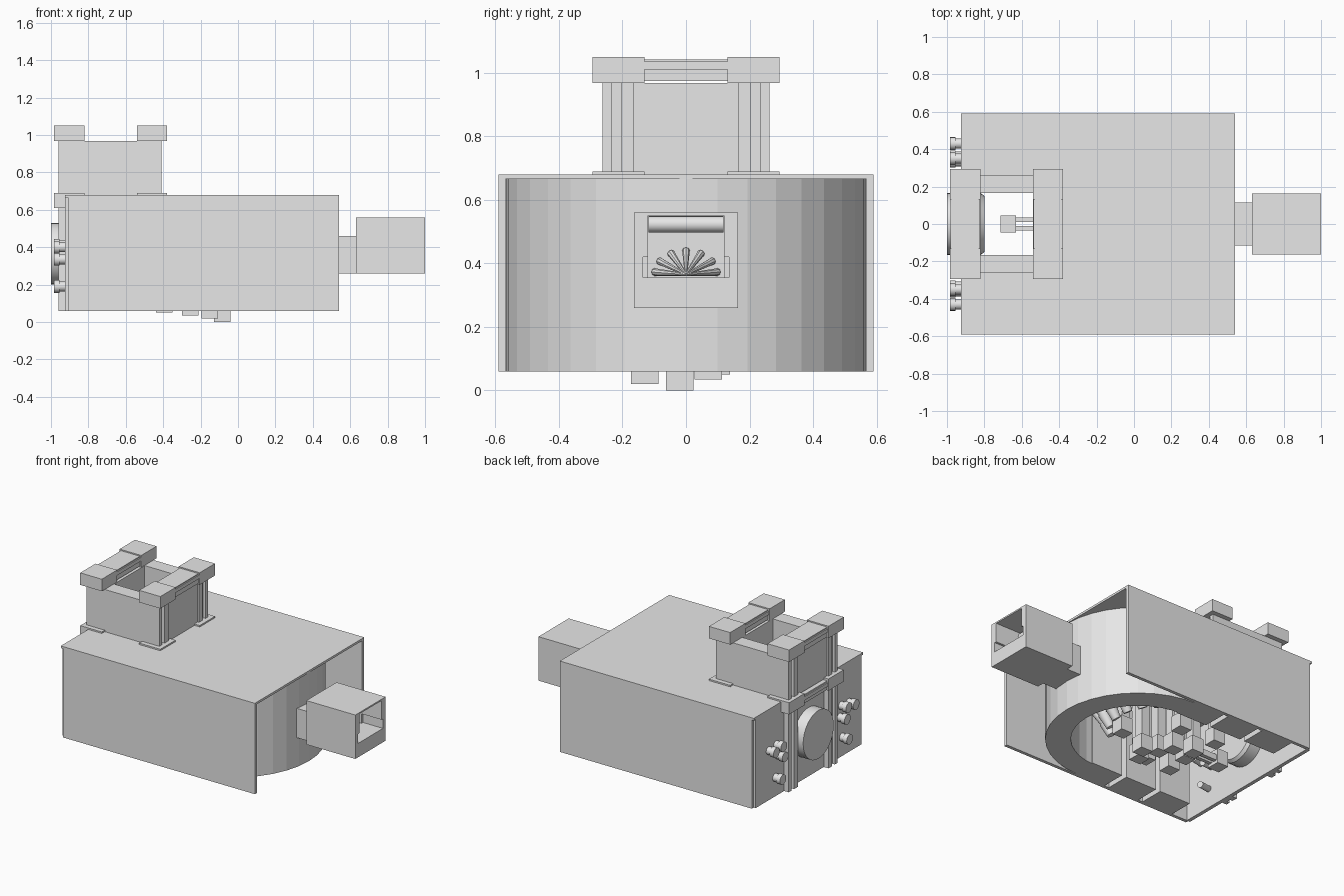
import bpy, bmesh, math
from mathutils import Vector

if "Cube" in bpy.data.objects:
    bpy.data.objects.remove(bpy.data.objects["Cube"])

grey = bpy.data.materials.new("plain grey")
grey.use_nodes = True
grey.diffuse_color = (0.8, 0.8, 0.8, 1)
grey.node_tree.nodes["Principled BSDF"].inputs["Base Color"].default_value = (0.8, 0.8, 0.8, 1)


def finish(name, bm):
    bmesh.ops.recalc_face_normals(bm, faces=bm.faces)
    mesh = bpy.data.meshes.new(name)
    bm.to_mesh(mesh)
    bm.free()
    mesh.materials.append(grey)
    obj = bpy.data.objects.new(name, mesh)
    bpy.context.scene.collection.objects.link(obj)
    return obj


def box(name, x, y, z):
    """Box from (low, high) pairs."""
    bm = bmesh.new()
    bmesh.ops.create_cube(bm, size=1)
    for v in bm.verts:
        v.co = [p[0] + (c + 0.5) * (p[1] - p[0]) for c, p in zip(v.co, (x, y, z))]
    return finish(name, bm)


def mirrored(name, x, y, z):
    """A box and its copy across y = 0."""
    box(name + "_left", x, y, z)
    box(name + "_right", x, (-y[1], -y[0]), z)


def rod(name, a, b, r1, r2=None, sides=16):
    """Cylinder or cone between two points."""
    a, b = Vector(a), Vector(b)
    bm = bmesh.new()
    bmesh.ops.create_cone(bm, cap_ends=True, segments=sides, radius1=r1,
                          radius2=r1 if r2 is None else r2, depth=(b - a).length)
    turn = (b - a).to_track_quat("Z", "Y")
    for v in bm.verts:
        v.co = turn @ v.co + (a + b) / 2
    return finish(name, bm)


def prism(name, outline, low, high):
    """Outline in x, y raised along z."""
    bm = bmesh.new()
    face = bm.faces.new([bm.verts.new((x, y, low)) for x, y in outline])
    out = bmesh.ops.extrude_face_region(bm, geom=[face])
    for v in out["geom"]:
        if isinstance(v, bmesh.types.BMVert):
            v.co.z = high
    return finish(name, bm)


def cut(obj, x, y, z):
    cutter = box(obj.name + "_cutter", x, y, z)
    cutter.hide_render = True
    cutter.display_type = "WIRE"
    mod = obj.modifiers.new("opening", "BOOLEAN")
    mod.object = cutter
    mod.operation = "DIFFERENCE"
    mod.solver = "EXACT"
    # bake the cut and discard the cutter
    bpy.context.view_layer.update()
    graph = bpy.context.evaluated_depsgraph_get()
    baked = bpy.data.meshes.new_from_object(obj.evaluated_get(graph))
    obj.modifiers.clear()
    obj.data = baked
    bpy.data.objects.remove(cutter)


FLOOR, CEIL, TOP = 0.06, 0.665, 0.68

# Housing shell: top plate with shaft hole, side walls, end wall
plate = box("top_plate", (-0.925, 0.54), (-0.59, 0.59), (CEIL, TOP))
cut(plate, (-0.82, -0.54), (-0.17, 0.17), (0.5, 0.8))
mirrored("side_wall", (-0.91, 0.54), (0.568, 0.59), (FLOOR, CEIL))
end = box("end_wall", (-0.925, -0.9), (-0.57, 0.57), (FLOOR, CEIL))

# Rounded inner wall, open towards the port end
cx, outer, inner, steps = -0.03, 0.567, 0.41, 18
arc = [math.radians(-90 + 180 * i / steps) for i in range(steps + 1)]
outline = [(cx + outer * math.cos(a), outer * math.sin(a)) for a in arc]
outline += [(cx + inner * math.cos(a), inner * math.sin(a)) for a in reversed(arc)]
prism("rounded_wall", outline, FLOOR, CEIL)

# Side blocks separated by slots
for i, x in enumerate((-0.24, -0.51, -0.78)):
    mirrored(f"side_block_{i}", (x, x + 0.235), (0.40, 0.568), (FLOOR, CEIL))
mirrored("slot_back", (-0.78, cx), (0.53, 0.568), (FLOOR + 0.05, CEIL))

# Chimney: double side walls with a channel, and solid ends
x_span, rise = (-0.96, -0.41), (TOP, 0.968)
mirrored("chimney_outer_wall", x_span, (0.235, 0.263), rise)
mirrored("chimney_inner_wall", x_span, (0.165, 0.205), rise)
mirrored("chimney_web", (-0.94, -0.43), (0.205, 0.235), rise)
box("chimney_port_end", (-0.95, -0.82), (-0.165, 0.165), rise)
box("chimney_inner_end", (-0.54, -0.42), (-0.165, 0.165), rise)

# Corner caps, feet and cross bars
for label, x in (("port", (-0.985, -0.822)), ("inner", (-0.54, -0.38))):
    mirrored(label + "_corner_cap", x, (0.13, 0.295), (0.968, 1.05))
    mirrored(label + "_foot", x, (0.13, 0.295), (TOP, 0.69))
    box(label + "_cross_bar", (x[0] + 0.01, x[1] - 0.01), (-0.13, 0.13), (0.975, 1.042))
    box(label + "_bar_ridge", (x[0] + 0.003, x[1] - 0.003), (-0.13, 0.13), (1.01, 1.035))

# Frame on the port end
frame_x = (-0.96, -0.92)
mirrored("frame_outer_rail", frame_x, (0.235, 0.263), (FLOOR, 0.61))
mirrored("frame_inner_rail", frame_x, (0.165, 0.205), (FLOOR, 0.61))
mirrored("frame_web", (-0.94, -0.92), (0.205, 0.235), (FLOOR, 0.61))
mirrored("frame_corner", (-0.985, -0.92), (0.13, 0.295), (0.61, TOP))
box("frame_bar", (-0.975, -0.92), (-0.13, 0.13), (0.615, 0.675))
box("frame_ridge", (-0.982, -0.92), (-0.13, 0.13), (0.64, 0.665))

# Round plug through the port end
rod("port_plug", (-1, 0, 0.365), (-0.82, 0, 0.365), 0.165, sides=32)
rod("port_plug_rim", (-0.82, 0, 0.365), (-0.80, 0, 0.365), 0.165, 0.15, 32)

# Bolts beside the plug, with collars and inner shafts
for side in (-1, 1):
    for i, (y, z) in enumerate(((0.43, 0.40), (0.35, 0.41), (0.335, 0.335), (0.36, 0.19))):
        y *= side
        rod(f"bolt_{side}_{i}", (-0.965, y, z), (-0.92, y, z), 0.027)
        rod(f"bolt_head_{side}_{i}", (-0.985, y, z), (-0.955, y, z), 0.034)
        rod(f"bolt_shaft_{side}_{i}", (-0.9, y, z), (-0.80, y * 0.9, z - 0.02), 0.02)

# Connector on the far end
box("connector_neck", (0.5, 0.64), (-0.115, 0.115), (0.26, 0.46))
shell = box("connector_box", (0.63, 1.0), (-0.163, 0.163), (0.26, 0.56))
cut(shell, (0.72, 1.1), (-0.12, 0.12), (0.355, 0.55))
cut(shell, (0.85, 1.1), (-0.135, 0.135), (0.355, 0.42))
rod("connector_roller", (0.80, -0.118, 0.523), (0.80, 0.118, 0.523), 0.026)
for i in range(7):
    a = math.radians(6 + 28 * i)
    rod(f"fan_spoke_{i}", (0.86, 0, 0.365),
        (0.73, 0.10 * math.cos(a), 0.365 + 0.075 * math.sin(a)), 0.004, 0.012, 8)

# Tubes leaning in from the rounded wall
for i in range(6):
    a = math.radians(-62 + 25 * i)
    c, s = math.cos(a), math.sin(a)
    top, knee = (cx + 0.4 * c, 0.4 * s, 0.5), (0.23 * c - 0.08, 0.27 * s, 0.26)
    rod(f"tube_{i}", top, knee, 0.032)
    rod(f"tube_tip_{i}", knee, (0.2 * c - 0.1, 0.25 * s, 0.18), 0.038, 0.028)

# Square pillars hanging from the ceiling: x, y, bottom
pillars = ((-0.085, -0.02, 0), (-0.15, -0.13, 0.02), (-0.255, 0.07, 0.035),
           (-0.395, 0.095, 0.05), (0.04, -0.06, 0.1), (-0.21, 0.2, 0.1),
           (-0.45, -0.05, 0.09), (-0.47, -0.22, 0.1), (-0.48, 0.2, 0.1),
           (-0.28, -0.1, 0.1), (-0.3, -0.25, 0.12))
for i, (x, y, low) in enumerate(pillars):
    box(f"pillar_foot_{i}", (x - 0.044, x + 0.044), (y - 0.043, y + 0.043), (low, low + 0.1))
    box(f"pillar_stem_{i}", (x - 0.03, x + 0.03), (y - 0.03, y + 0.03), (low + 0.1, CEIL))

# Small block on two prongs reaching into the shaft
box("shaft_block", (-0.715, -0.63), (-0.045, 0.045), (0.10, 0.20))
mirrored("shaft_prong", (-0.63, -0.46), (0.01, 0.035), (0.12, 0.16))

# Smooth the round parts only
bpy.ops.object.select_all(action="DESELECT")
for obj in bpy.context.scene.objects:
    if obj.name.startswith(("bolt", "tube", "port_plug", "connector_roller")):
        obj.select_set(True)
        bpy.context.view_layer.objects.active = obj
bpy.ops.object.shade_smooth_by_angle(angle=math.radians(30))
